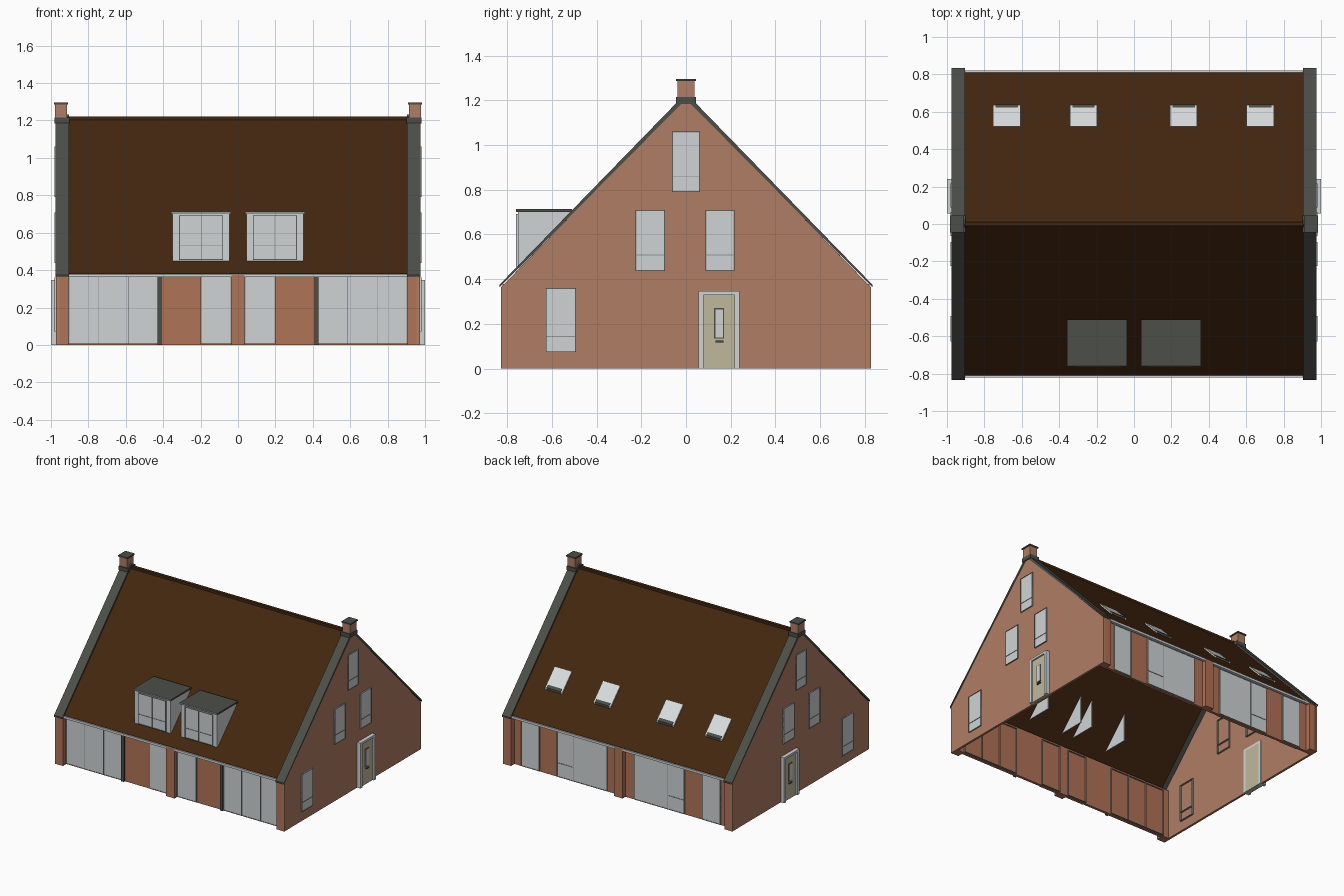
import bpy, bmesh

if "Cube" in bpy.data.objects:
    bpy.data.objects.remove(bpy.data.objects["Cube"], do_unlink=True)


def material(name, rgb):
    linear = [(c / 255 / 12.92 if c < 11 else ((c / 255 + 0.055) / 1.055) ** 2.4) for c in rgb]
    mat = bpy.data.materials.new(name)
    mat.use_nodes = True
    mat.diffuse_color = (*linear, 1)
    mat.node_tree.nodes["Principled BSDF"].inputs["Base Color"].default_value = (*linear, 1)
    return mat


BRICK = material("brick", (176, 125, 99))
WARM = material("warm brick", (176, 115, 86))
ROOF = material("brown roof tile", (66, 38, 15))
TRIM = material("dark grey trim", (76, 78, 72))
GLASS = material("pale glass", (207, 212, 213))
FRAME = material("grey frame", (142, 149, 148))
DOOR = material("beige door", (192, 185, 155))
WHITE = material("white paint", (218, 221, 221))


def finish(name, bm, mats):
    bmesh.ops.recalc_face_normals(bm, faces=bm.faces)
    mesh = bpy.data.meshes.new(name)
    bm.to_mesh(mesh)
    bm.free()
    for m in mats:
        mesh.materials.append(m)
    obj = bpy.data.objects.new(name, mesh)
    bpy.context.collection.objects.link(obj)
    return obj


def boxes(name, parts):
    """One object from several axis-aligned boxes: (xs, ys, zs, material)."""
    bm = bmesh.new()
    mats = []
    for xs, ys, zs, mat in parts:
        if mat not in mats:
            mats.append(mat)
        new = bmesh.ops.create_cube(bm, size=1)["verts"]
        for v in new:
            v.co = [(min(r) + max(r)) / 2 + c * abs(r[1] - r[0])
                    for r, c in zip((xs, ys, zs), v.co)]
        for f in {f for v in new for f in v.link_faces}:
            f.material_index = mats.index(mat)
    return finish(name, bm, mats)


def prism(name, profile, x0, x1, mat):
    """Extrude a side profile of (y, z) points along x."""
    bm = bmesh.new()
    face = bm.faces.new([bm.verts.new((x0, y, z)) for y, z in profile])
    moved = bmesh.ops.extrude_face_region(bm, geom=[face])["geom"]
    bmesh.ops.translate(bm, vec=(x1 - x0, 0, 0),
                        verts=[v for v in moved if isinstance(v, bmesh.types.BMVert)])
    return finish(name, bm, [mat])


def window(name, axis, plane, side, us, vs, posts=(), rails=(), inside=0.03):
    """Glass plate with thin bars; rails are (u0, u1, height)."""
    t = 0.004
    (a, b), (c, d) = us, vs

    def part(u, v, back, front, mat):
        depth = (side * (plane + back), side * (plane + front))
        return (depth, u, v, mat) if axis == "x" else (u, depth, v, mat)

    parts = [part(us, vs, -0.005, 0.006, GLASS)]
    for p in (a + t / 2, b - t / 2, *posts):
        parts.append(part((p - t / 2, p + t / 2), vs, -inside, 0.009, FRAME))
    for u0, u1, h in ((a, b, c + t / 2), (a, b, d - t / 2), *rails):
        parts.append(part((u0, u1), (h - t / 2, h + t / 2), -inside, 0.009, FRAME))
    boxes(name, parts)


EAVE, RIDGE, SLOPE = 0.81, 1.215, 1.03
WALL = 0.785


def roof_z(y):
    return RIDGE - SLOPE * abs(y)


# Roof slab, open underneath
low = roof_z(EAVE)
prism("roof", [(-EAVE, low), (0, RIDGE), (EAVE, low), (EAVE, low - 0.015),
               (EAVE - 0.01, low - 0.015), (0, RIDGE - 0.025),
               (0.01 - EAVE, low - 0.015), (-EAVE, low - 0.015)], -0.906, 0.906, ROOF)
boxes("ridge_cap", [((-0.906, 0.906), (-0.012, 0.012), (RIDGE - 0.015, RIDGE + 0.006), ROOF)])

# Long walls, middle piers and gutters
for side, label in ((-1, "front"), (1, "back")):
    boxes(label + "_wall", [((-0.96, 0.96), (side * (WALL - 0.02), side * WALL), (0, 0.385), WARM)])
    boxes(label + "_middle_pier", [((-0.036, 0.036), (side * WALL, side * 0.82), (0, 0.375), WARM)])
    boxes(label + "_gutter", [((-0.905, 0.905), (side * 0.8, side * 0.82), (0.362, 0.379), GLASS)])

# Gable ends, mirrored
for s, label in ((-1, "left_gable"), (1, "right_gable")):
    prism(label + "_wall", [(-0.828, 0), (0.828, 0), (0.828, 0.362), (0, 1.215), (-0.828, 0.362)],
          s * 0.955, s * 0.972, BRICK)
    for e in (-1, 1):
        boxes(label + "_corner_pier",
              [((s * 0.905, s * 0.971), (e * 0.77, e * 0.827), (0, 0.365), WARM)])
        prism(label + "_trim", [(e * 0.835, 0.362), (e * 0.835, 0.374), (0, 1.232), (0, 1.205)],
              s * 0.904, s * 0.975, TRIM)
    boxes(label + "_chimney", [
        ((s * 0.9, s * 0.98), (-0.045, 0.045), (1.185, 1.215), TRIM),
        ((s * 0.914, s * 0.978), (-0.039, 0.039), (1.21, 1.288), BRICK),
        ((s * 0.908, s * 0.985), (-0.045, 0.045), (1.285, 1.295), TRIM)])
    for y0, y1, z0, z1 in ((-0.063, 0.063, 0.79, 1.06), (-0.225, -0.095, 0.437, 0.708),
                           (0.087, 0.217, 0.437, 0.708), (-0.627, -0.493, 0.073, 0.36)):
        window(label + "_window", "x", 0.972, s, (y0, y1), (z0, z1),
               rails=[(y0, y1, z0 + 0.07)])
    # Entrance with frame, panel, slit window and handle
    boxes(label + "_door", [
        ((s * 0.95, s * 1.0), (0.055, 0.078), (0, 0.347), GLASS),
        ((s * 0.95, s * 1.0), (0.217, 0.24), (0, 0.347), GLASS),
        ((s * 0.95, s * 1.0), (0.078, 0.217), (0.33, 0.347), GLASS),
        ((s * 0.95, s * 0.988), (0.078, 0.217), (0, 0.33), DOOR),
        ((s * 0.985, s * 0.991), (0.126, 0.17), (0.135, 0.27), TRIM),
        ((s * 0.985, s * 0.993), (0.131, 0.165), (0.14, 0.265), GLASS),
        ((s * 0.985, s * 0.997), (0.132, 0.168), (0.117, 0.125), TRIM)])

# Ground floor glazing, mirrored about the middle
TALL = (0.004, 0.368)
for s, label in ((-1, "left"), (1, "right")):
    def span(a, b):
        return tuple(sorted((s * a, s * b)))

    window(label + "_front_glazing", "y", WALL, -1, span(0.43, 0.905), TALL,
           posts=[s * 0.585, s * 0.745])
    boxes(label + "_front_post", [(span(0.408, 0.43), (-WALL - 0.015, -WALL), (0, 0.37), TRIM)])
    window(label + "_front_side_light", "y", WALL, -1, span(0.036, 0.2), TALL)
    window(label + "_back_glazing", "y", WALL, 1, span(0.115, 0.54), TALL,
           posts=[s * 0.4], rails=[(*span(0.4, 0.54), 0.11)])
    window(label + "_back_door", "y", WALL, 1, span(0.69, 0.845), TALL)

    # Dormer: cheeks run through the roof, flat top
    boxes(label + "_dormer", [
        (span(0.045, 0.053), (-0.752, -0.515), (0.45, 0.703), GLASS),
        (span(0.342, 0.35), (-0.752, -0.515), (0.45, 0.703), GLASS),
        (span(0.045, 0.35), (-0.752, -0.742), (0.45, 0.703), GLASS),
        (span(0.038, 0.357), (-0.757, -0.51), (0.701, 0.713), TRIM),
        (span(0.038, 0.357), (-0.76, -0.757), (0.701, 0.713), FRAME)])
    window(label + "_dormer_window", "y", 0.752, -1, span(0.08, 0.315), (0.455, 0.692),
           posts=[s * 0.197], rails=[(*span(0.08, 0.315), 0.53)], inside=0.004)

# Skylights lying on the back slope
for x in (-0.68, -0.27, 0.265, 0.675):
    def slab(name, x0, x1, y0, y1, lift, mat):
        prism(name, [(y0, roof_z(y0) - 0.01), (y0, roof_z(y0) + lift),
                     (y1, roof_z(y1) + lift), (y1, roof_z(y1) - 0.01)], x0, x1, mat)

    slab("skylight_pane", x - 0.073, x + 0.073, 0.522, 0.637, 0.013, WHITE)
    slab("skylight_flashing", x - 0.06, x + 0.06, 0.622, 0.638, 0.016, TRIM)
